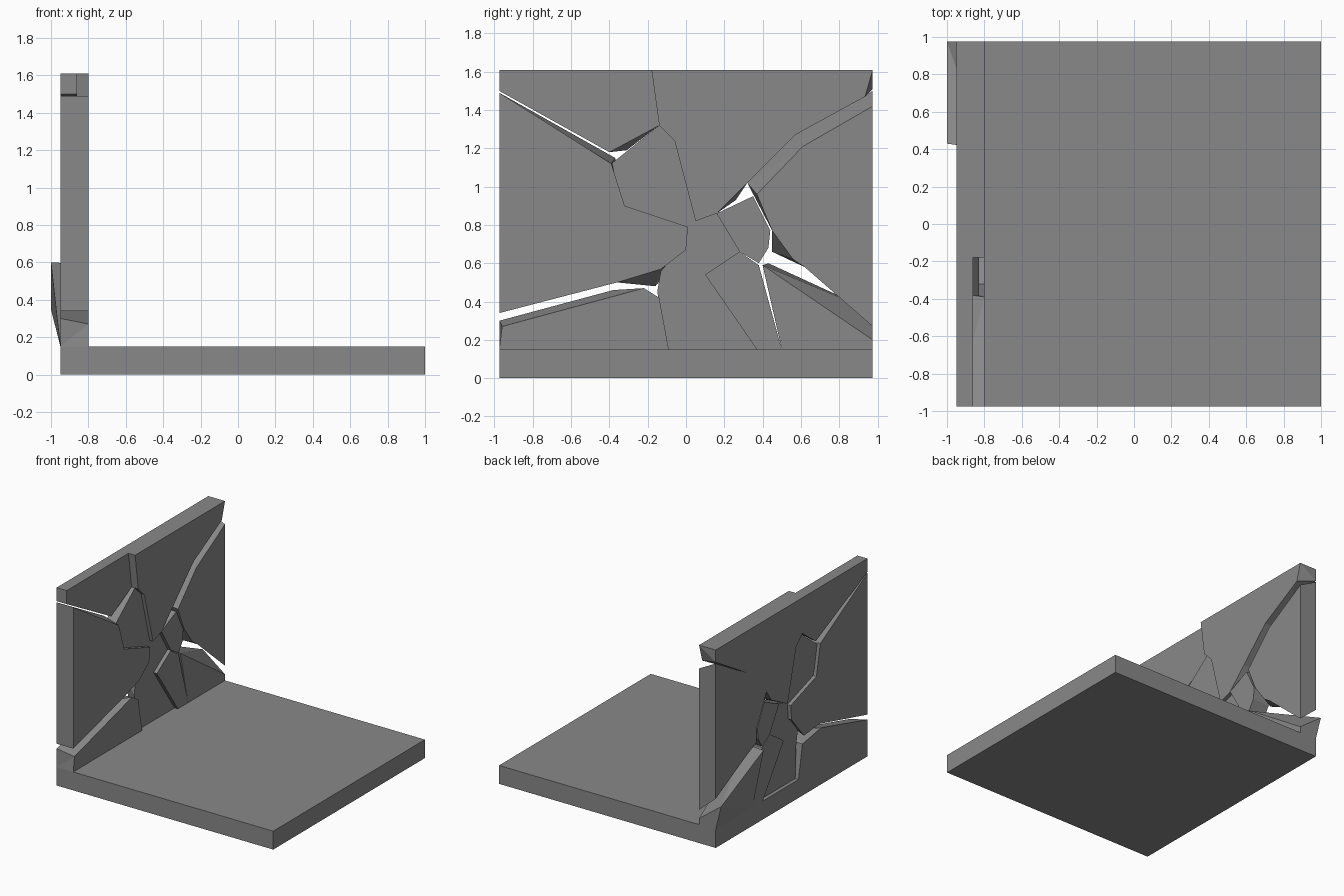
import bpy
import bmesh

default_cube = bpy.data.objects.get("Cube")
if default_cube:
    bpy.data.objects.remove(default_cube, do_unlink=True)

# Single plain grey material
grey = bpy.data.materials.new("plain_grey")
grey.use_nodes = True
colour = (0.25, 0.25, 0.25, 1)
grey.diffuse_color = colour
grey.node_tree.nodes["Principled BSDF"].inputs["Base Color"].default_value = colour

# Outer limits of the wall in y and z, and its two surfaces in x
LEFT, RIGHT, BOTTOM, TOP = -.975, .975, .15, 1.61
FRONT, BACK = -.8, -.95
SUNK_FRONT, SUNK_BACK = -.83, -.92

# Crack junctions shared by neighbouring pieces, as (y, z)
top_split = (-.18, TOP)
shard_tip, shard_right = (-.14, 1.32), (-.06, 1.24)
shard_low, shard_left = (-.32, .9), (-.39, 1.12)
hub_left, hub_top, hub_top_right = (.01, .79), (.05, .82), (.16, .86)
hub_right, hub_bottom, hub_low_left = (.28, .66), (.1, .54), (0, .67)
wedge_tip = (-.13, .57)
foot_left, foot_mid, foot_right = (-.09, BOTTOM), (.37, BOTTOM), (.5, BOTTOM)


def finish(name, bm):
    """Turn a bmesh into a flat shaded grey object."""
    bmesh.ops.recalc_face_normals(bm, faces=bm.faces)
    mesh = bpy.data.meshes.new(name)
    bm.to_mesh(mesh)
    bm.free()
    mesh.materials.append(grey)
    obj = bpy.data.objects.new(name, mesh)
    bpy.context.collection.objects.link(obj)
    return obj


def wall_piece(name, outline, moved=None, front=FRONT, back=BACK):
    """Loft an outline through the wall; moved gives back corners (y, z[, x])."""
    moved = moved or {}
    bm = bmesh.new()
    near, far = [], []
    for index, (y, z) in enumerate(outline):
        near.append(bm.verts.new((front, y, z)))
        y_back, z_back, *x_back = moved.get(index, (y, z))
        far.append(bm.verts.new((x_back[0] if x_back else back, y_back, z_back)))
    bm.faces.new(near)
    bm.faces.new(far[::-1])
    for index in range(len(near)):
        following = (index + 1) % len(near)
        bm.faces.new((near[index], far[index], far[following], near[following]))
    # Twisted crack sides become clean triangles
    bmesh.ops.triangulate(bm, faces=[f for f in bm.faces if len(f.verts) == 4
                                     and len({round(v.co.x, 3) for v in f.verts}) > 1])
    return finish(name, bm)


# Floor slab
bm = bmesh.new()
bmesh.ops.create_cube(bm, size=1)
for vert in bm.verts:
    vert.co.x = 1 if vert.co.x > 0 else BACK
    vert.co.y = RIGHT if vert.co.y > 0 else LEFT
    vert.co.z = BOTTOM if vert.co.z > 0 else 0
finish("floor_slab", bm)

# Large upper pieces
wall_piece("upper_near_piece",
           [(LEFT, TOP), top_split, shard_tip, (-.4, 1.18), (LEFT, 1.5)],
           {3: (-.31, 1.19)}, front=-.86)
wall_piece("upper_far_piece",
           [top_split, (RIGHT, TOP), (.935, 1.47), (.57, 1.27), (.32, 1.02),
            hub_top_right, hub_top, shard_right, shard_tip],
           {2: (RIGHT, 1.51), 5: (.26, .93)})

# Large side pieces
wall_piece("near_side_piece",
           [(LEFT, 1.49), shard_left, shard_low, hub_left, hub_low_left,
            wedge_tip, (-.36, .5), (LEFT, .34)],
           {1: (-.37, 1.15), 5: (-.16, .48)})
wall_piece("far_side_piece",
           [(.37, .96), (.61, 1.21), (RIGHT, 1.42), (RIGHT, .27), (.62, .58),
            (.56, .62), (.45, .77)],
           {0: (.32, 1.02), 1: (.57, 1.27), 2: (RIGHT, 1.5), 3: (RIGHT, .4),
            5: (.45, .66)})

# Pieces still standing on the floor
wall_piece("near_foot_piece",
           [(LEFT, BOTTOM), foot_left, (-.14, .42), (-.22, .47), (-.96, .27)],
           {3: (-.38, .46), 4: (LEFT, .3)})
wall_piece("middle_foot_shard",
           [foot_left, foot_mid, hub_bottom, hub_low_left, wedge_tip, (-.15, .45)],
           {5: (-.1, .4)}, front=SUNK_FRONT, back=SUNK_BACK)
wall_piece("narrow_foot_shard",
           [foot_mid, foot_right, (.38, .59), hub_right, hub_bottom])
wall_piece("leaning_foot_piece",
           [foot_right, (RIGHT, BOTTOM), (RIGHT, .2), (.4, .59)],
           {2: (RIGHT, .35, -1), 3: (.43, .6, -1)})

# Loose shards around the impact point
wall_piece("impact_shard",
           [hub_left, hub_top, hub_top_right, hub_right, hub_bottom, hub_low_left],
           front=SUNK_FRONT, back=SUNK_BACK)
wall_piece("far_impact_shard",
           [hub_top_right, (.35, .95), (.44, .77), (.43, .68), (.38, .6), hub_right])
wall_piece("upper_shard",
           [shard_tip, shard_right, hub_top, hub_left, shard_low, shard_left],
           front=SUNK_FRONT, back=SUNK_BACK)
